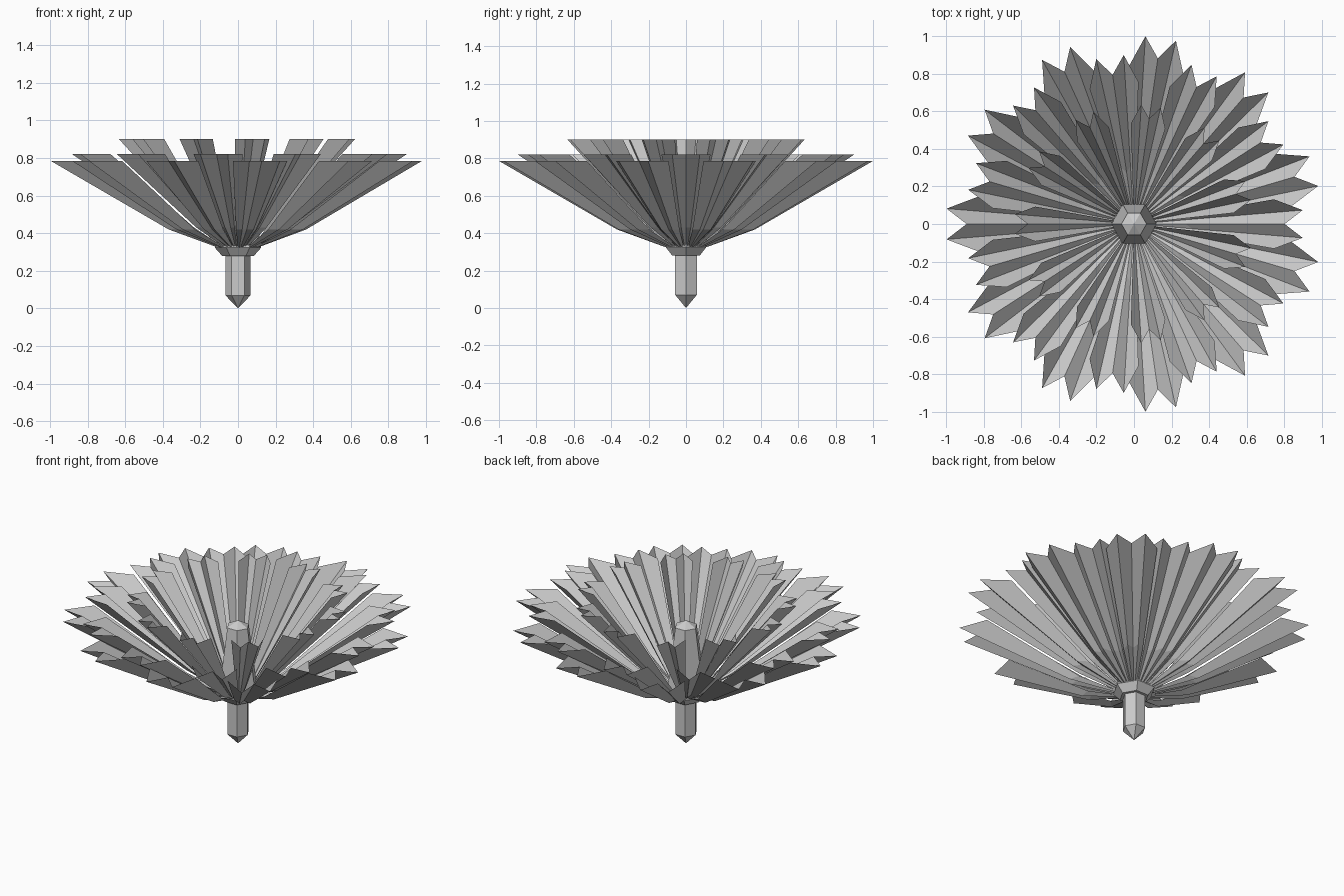
import bpy, bmesh
from math import sin, cos, pi, radians

if "Cube" in bpy.data.objects:
    bpy.data.objects.remove(bpy.data.objects["Cube"])


def lathe(name, profile, sides=6):
    # Closed faceted solid from (radius, z) points running bottom to top
    bm = bmesh.new()
    rings = []
    for r, z in profile:
        n = sides if r > 0 else 1
        rings.append([bm.verts.new((r * cos(2 * pi * i / sides), r * sin(2 * pi * i / sides), z))
                      for i in range(n)])
    for a, b in zip(rings, rings[1:]):
        for i in range(sides):
            j = (i + 1) % sides
            quad = [a[i % len(a)], a[j % len(a)], b[j % len(b)], b[i % len(b)]]
            bm.faces.new(list(dict.fromkeys(quad)))
    finish(bm, name)


def finish(bm, name):
    me = bpy.data.meshes.new(name)
    bm.to_mesh(me)
    bm.free()
    ob = bpy.data.objects.new(name, me)
    bpy.context.collection.objects.link(ob)


# Folded cross-section: (angle factor, radius factor, fold)
FOLD = [(-1, 0.84), (-0.47, 1.0), (0, 0.89), (0.47, 1.0), (1, 0.84)]


def petal_ring(name, profile, start, count=11):
    # One tier of pleated petals; profile rows are (radius, z, half angle in degrees)
    bm = bmesh.new()
    for k in range(count):
        centre = radians(start) + 2 * pi * k / count
        rows = []
        for r, z, half in profile:
            row = []
            for f, s in FOLD:
                a = centre + f * radians(half)
                row.append(bm.verts.new((r * s * cos(a), r * s * sin(a), z)))
            rows.append(row)
        for a, b in zip(rows, rows[1:]):
            for i in range(len(FOLD) - 1):
                bm.faces.new((a[i], a[i + 1], b[i + 1], b[i]))
    finish(bm, name)


# Stem, receptacle and tapering central bud
lathe("stem", [(0, 0), (0.067, 0.07), (0.067, 0.28), (0, 0.28)])
lathe("receptacle", [(0, 0.28), (0.085, 0.28), (0.125, 0.325), (0, 0.325)])
lathe("centre_bud", [(0, 0.32), (0.122, 0.325), (0.067, 0.74), (0, 0.775)])

# Three tiers of petals, the middle one turned by half a step
step = 360 / 11
petal_ring("outer_petals", [(0.11, 0.325, 9), (0.37, 0.42, 10), (1.0, 0.785, 10)], 180)
petal_ring("middle_petals", [(0.11, 0.33, 9), (0.31, 0.43, 10), (0.9, 0.82, 10)], 180 + step / 2)
petal_ring("inner_petals", [(0.11, 0.335, 9), (0.23, 0.46, 10), (0.635, 0.9, 10)], 180)
